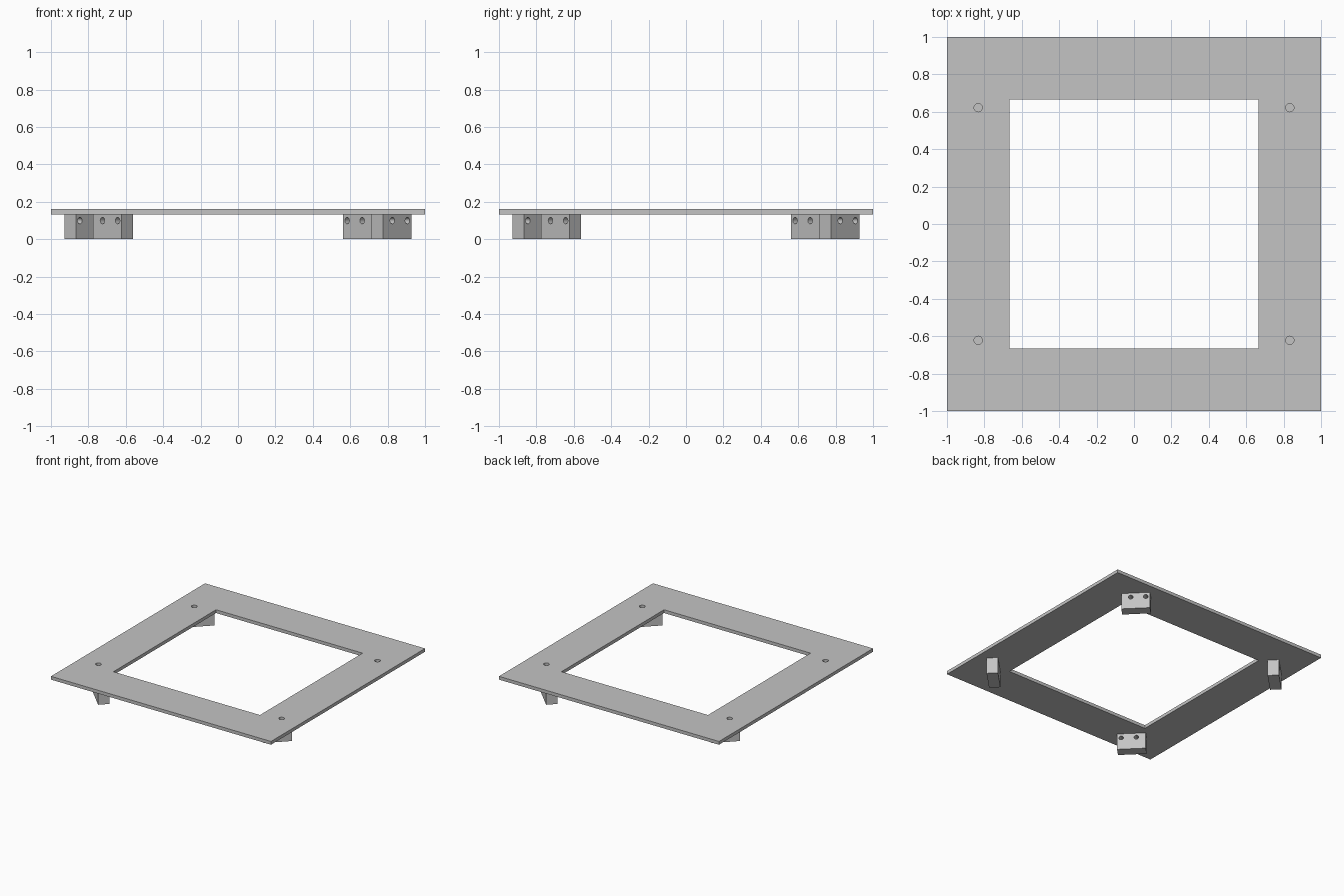
import bpy
import math
from mathutils import Matrix, Vector

cube = bpy.data.objects.get("Cube")
if cube:
    bpy.data.objects.remove(cube, do_unlink=True)

grey = bpy.data.materials.new("plain_grey")
grey.use_nodes = True
GREY = (0.55, 0.55, 0.55, 1)
grey.diffuse_color = GREY
grey.node_tree.nodes["Principled BSDF"].inputs["Base Color"].default_value = GREY


def box(name, size, centre):
    bpy.ops.mesh.primitive_cube_add(size=1)
    obj = bpy.context.object
    obj.name = name
    obj.data.transform(Matrix.Translation(centre) @ Matrix.Diagonal((*size, 1)))
    obj.data.materials.append(grey)
    return obj


def cylinder(radius, depth, centre, rotation=(0, 0, 0)):
    bpy.ops.mesh.primitive_cylinder_add(vertices=32, radius=radius, depth=depth,
                                        location=centre, rotation=rotation)
    obj = bpy.context.object
    obj.hide_render = True
    obj.data.materials.append(grey)
    return obj


def cut(obj, cutters):
    for cutter in cutters:
        mod = obj.modifiers.new("cut", 'BOOLEAN')
        mod.operation = 'DIFFERENCE'
        mod.solver = 'EXACT'
        mod.object = cutter
        bpy.context.view_layer.objects.active = obj
        bpy.ops.object.modifier_apply(modifier=mod.name)
        bpy.data.objects.remove(cutter, do_unlink=True)
    bpy.ops.object.select_all(action='DESELECT')
    obj.select_set(True)
    bpy.context.view_layer.objects.active = obj
    bpy.ops.object.shade_smooth_by_angle(angle=math.radians(30))


TOP, UNDERSIDE = 0.16, 0.133

# Square plate with a square opening and four blind holes in its top
plate = box("frame_plate", (2, 2, TOP - UNDERSIDE), (0, 0, (TOP + UNDERSIDE) / 2))
opening = box("opening_cutter", (1.332, 1.332, 1), (0, 0, 0))
opening.hide_render = True
sockets = [cylinder(0.022, 0.04, (sx * 0.833, sy * 0.622, TOP))
           for sx in (-1, 1) for sy in (-1, 1)]
cut(plate, [opening] + sockets)

# Mounting block with two cross holes, set off centre along its length
block = box("mounting_block_1", (0.217, 0.086, UNDERSIDE), (0, 0, UNDERSIDE / 2))
cut(block, [cylinder(0.017, 0.2, (x, 0, 0.099), (math.pi / 2, 0, 0))
            for x in (-0.037, 0.077)])

# Four blocks turned around the centre
for i in range(4):
    part = block if i == 0 else block.copy()
    if i:
        part.name = f"mounting_block_{i + 1}"
        bpy.context.collection.objects.link(part)
    turn = i * math.pi / 2
    part.location = Matrix.Rotation(turn, 3, 'Z') @ Vector((0.821, -0.668, 0))
    part.rotation_euler = (0, 0, turn + math.pi / 4)
